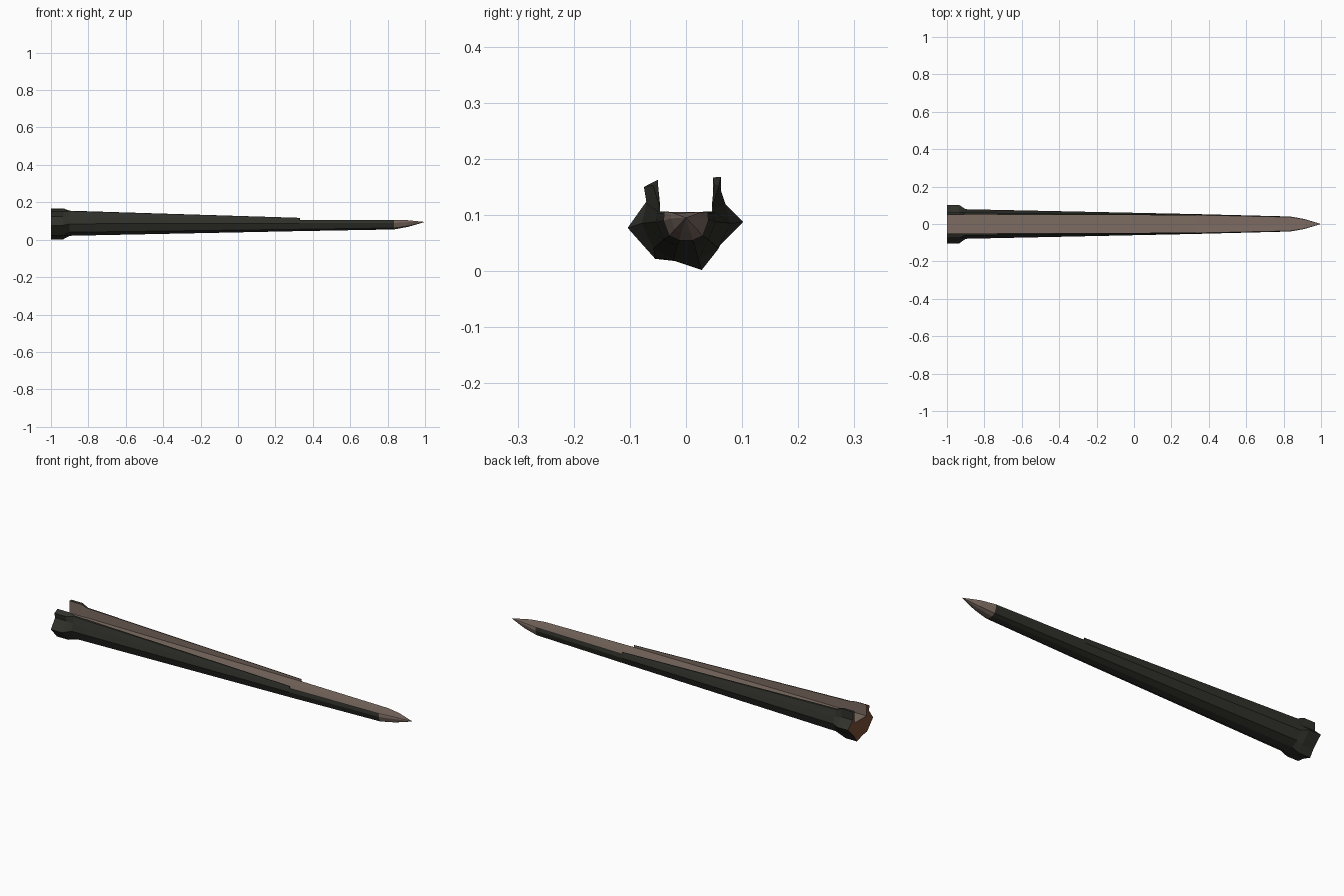
import bpy, bmesh

if "Cube" in bpy.data.objects:
    bpy.data.objects.remove(bpy.data.objects["Cube"])


def material(name, rgb):
    m = bpy.data.materials.new(name)
    m.diffuse_color = (*rgb, 1)
    m.use_nodes = True
    m.node_tree.nodes["Principled BSDF"].inputs["Base Color"].default_value = m.diffuse_color
    return m


bark = material("dark_bark", (0.03, 0.031, 0.024))
wood = material("pale_inner_wood", (0.205, 0.15, 0.122))
cut = material("cut_end_wood", (0.19, 0.075, 0.035))


def mirrored(half):
    """Half section (floor edge round to the bottom) on -y, mirrored to +y, plus floor centre."""
    other = [(-y, z) for y, z in reversed(half)]
    return half + other + [(0, 0.105)]


# Irregular butt-end section, same point order as the body sections
butt = [(-.05, .105), (-.05, .163), (-.075, .15), (-.07, .125), (-.104, .077),
        (-.055, .022), (-.02, .018), (.028, .002), (.05, .035), (.102, .088),
        (.062, .125), (.062, .168), (.048, .167), (.048, .105), (0, .105)]

# Body sections: floor edge, rim inner, rim outer, shoulder, side, lower, bottom
body = mirrored([(-.05, .105), (-.05, .155), (-.059, .153), (-.07, .12),
                 (-.079, .085), (-.058, .04), (-.022, .021)])
mid = mirrored([(-.046, .106), (-.046, .117), (-.048, .117), (-.05, .107),
                (-.053, .088), (-.04, .056), (-.016, .046)])
mid_flat = mirrored([(-.046, .106), (-.047, .106), (-.048, .106), (-.05, .104),
                     (-.053, .088), (-.04, .056), (-.016, .046)])
neck = mirrored([(-.036, .106), (-.0365, .106), (-.037, .106), (-.039, .103),
                 (-.04, .09), (-.03, .063), (-.012, .055)])
point_mid = mirrored([(-.024, .104), (-.0243, .104), (-.0246, .104), (-.026, .102),
                      (-.027, .094), (-.02, .074), (-.008, .069)])
point_mid[-1] = (0, .104)

# Fold the butt's point list to the same 15-point order
sections = [(-1, butt), (-.935, butt), (-.9, body), (.33, mid), (.331, mid_flat),
            (.835, neck), (.91, point_mid)]

bm = bmesh.new()
rings = [[bm.verts.new((x, y, z)) for y, z in pts] for x, pts in sections]
n = len(body)
inner = {0, n - 3, n - 2, n - 1}  # strips lining the channel

# Loft the hollowed shaft
for r in range(len(rings) - 1):
    a, b = rings[r], rings[r + 1]
    for i in range(n):
        j = (i + 1) % n
        f = bm.faces.new((a[i], a[j], b[j], b[i]))
        f.material_index = 1 if i in inner or r == len(rings) - 2 else 0

# Pointed tip
tip = bm.verts.new((1, 0, .095))
last = rings[-1]
for i in range(n):
    f = bm.faces.new((last[i], last[(i + 1) % n], tip))
    f.material_index = 1

# Cut butt end
end = bm.faces.new(rings[0])
end.material_index = 2
bmesh.ops.recalc_face_normals(bm, faces=bm.faces)

me = bpy.data.meshes.new("hollowed_stake")
bm.to_mesh(me)
bm.free()
for m in (bark, wood, cut):
    me.materials.append(m)
bpy.context.collection.objects.link(bpy.data.objects.new("hollowed_stake", me))
